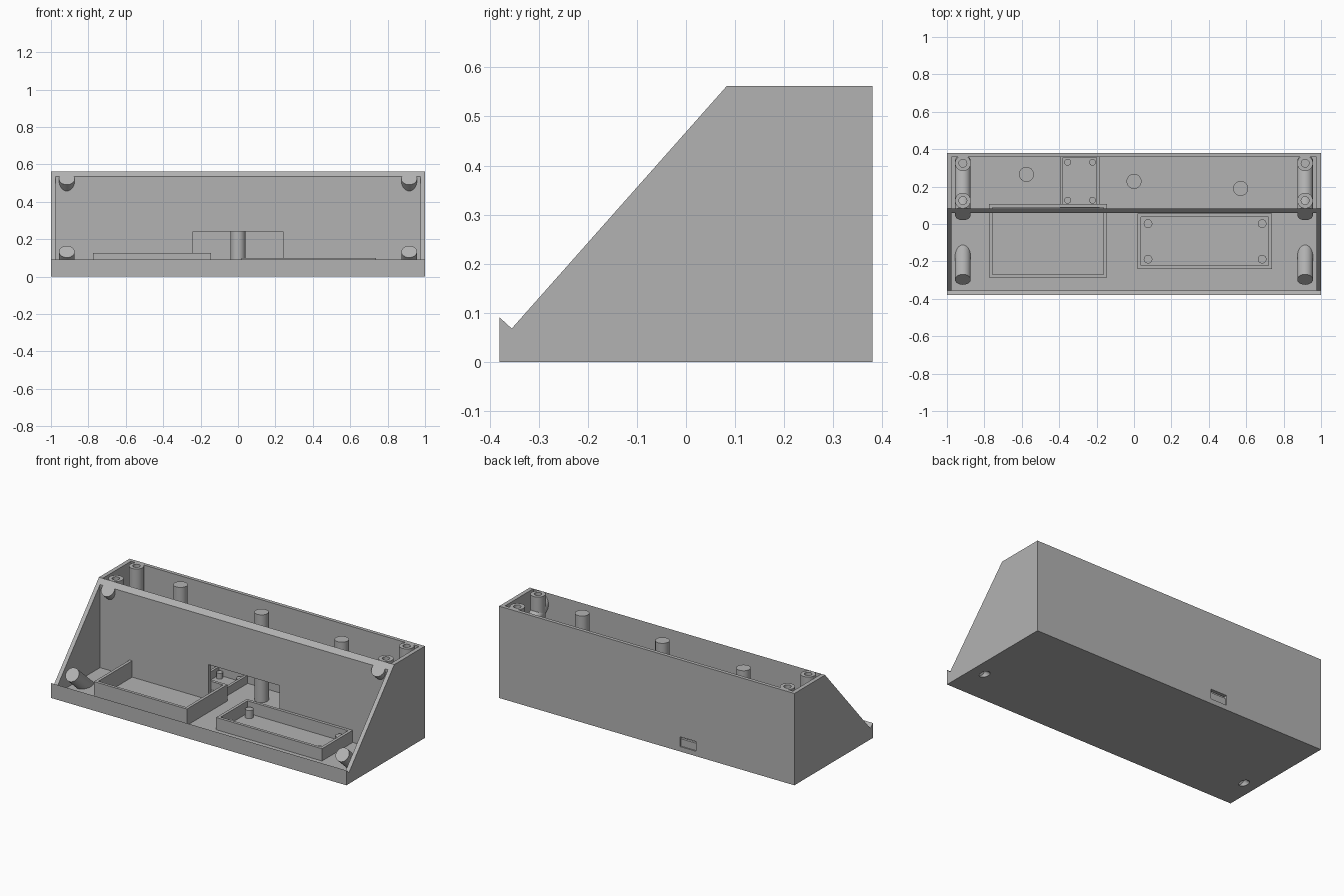
import bpy, bmesh, math
from mathutils import Vector

if "Cube" in bpy.data.objects:
    bpy.data.objects.remove(bpy.data.objects["Cube"])

grey = bpy.data.materials.new("plastic_grey")
grey.diffuse_color = (0.45, 0.45, 0.45, 1)
grey.use_nodes = True
grey.node_tree.nodes["Principled BSDF"].inputs["Base Color"].default_value = grey.diffuse_color

T = 0.025                                   # wall thickness
TOP = 0.562
NORMAL = Vector((0, -0.748, 0.663))         # direction of the sloped opening


def finish(bm, name):
    bmesh.ops.recalc_face_normals(bm, faces=bm.faces)
    me = bpy.data.meshes.new(name)
    bm.to_mesh(me)
    bm.free()
    ob = bpy.data.objects.new(name, me)
    me.materials.append(grey)
    bpy.context.collection.objects.link(ob)
    return ob


def prism(name, profile, x0, x1):
    """Extrude a (y, z) profile along x."""
    bm = bmesh.new()
    face = bm.faces.new([bm.verts.new((x0, y, z)) for y, z in profile])
    ext = bmesh.ops.extrude_face_region(bm, geom=[face])["geom"]
    bmesh.ops.translate(bm, vec=(x1 - x0, 0, 0),
                        verts=[v for v in ext if isinstance(v, bmesh.types.BMVert)])
    return finish(bm, name)


def box(name, x0, x1, y0, y1, z0, z1):
    return prism(name, [(y0, z0), (y1, z0), (y1, z1), (y0, z1)], x0, x1)


def rod(name, a, b, r):
    """Cylinder from point a to point b."""
    a, b = Vector(a), Vector(b)
    bm = bmesh.new()
    bmesh.ops.create_cone(bm, cap_ends=True, segments=32, radius1=r, radius2=r,
                          depth=(b - a).length)
    rot = (b - a).to_track_quat('Z', 'Y').to_matrix().to_4x4()
    bmesh.ops.transform(bm, matrix=rot, verts=bm.verts)
    bmesh.ops.translate(bm, vec=(a + b) / 2, verts=bm.verts)
    return finish(bm, name)


def cut(ob, cutter):
    mod = ob.modifiers.new("cut", 'BOOLEAN')
    mod.operation, mod.solver, mod.object = 'DIFFERENCE', 'EXACT', cutter
    bpy.context.view_layer.objects.active = ob
    bpy.ops.object.modifier_apply(modifier=mod.name)
    bpy.data.objects.remove(cutter)


def smooth(ob):
    bpy.ops.object.select_all(action='DESELECT')
    ob.select_set(True)
    bpy.context.view_layer.objects.active = ob
    bpy.ops.object.shade_smooth_by_angle(angle=math.radians(30))


def tray(name, x0, x1, y0, y1, top, wall=0.018):
    """Rectangular rim standing on the floor."""
    ob = box(name, x0, x1, y0, y1, T - 0.005, top)
    cut(ob, box("cutter", x0 + wall, x1 - wall, y0 + wall, y1 - wall, 0, 1))


def pins(name, xs, ys, r, top):
    for x in xs:
        for y in ys:
            smooth(rod(name, (x, y, T - 0.005), (x, y, top), r))


# Housing: sloped outer profile, two open compartments, divider between them
housing = prism("housing", [(-0.38, 0), (0.38, 0), (0.38, TOP), (0.083, TOP),
                            (-0.355, 0.068), (-0.38, 0.091)], -1, 1)
cut(housing, box("cutter", -1 + T, 1 - T, -0.355, 0.058, T, 1))
cut(housing, box("cutter", -1 + T, 1 - T, 0.083, 0.358, T, 1))
# Cable window in the divider and port in the back wall
cut(housing, box("cutter", -0.24, 0.24, 0.04, 0.1, T, 0.24))
cut(housing, box("cutter", -0.335, -0.225, 0.34, 0.4, 0.03, 0.09))

# Screw bosses, mirrored left and right
for x in (-0.915, 0.915):
    # lower boss, square to the slope and ending in the floor
    cap = Vector((x, -0.297, 0.133))
    lower = rod("lower_slope_boss", cap, cap - NORMAL * 0.3, 0.042)
    cut(lower, box("cutter", x - 0.1, x + 0.1, -0.5, 0.5, -0.5, 0.012))
    hit = Vector((x, -0.165, 0))
    for part in (housing, lower):
        cut(part, rod("cutter", hit + NORMAL * 0.05, hit - NORMAL * 0.08, 0.024))
    smooth(lower)
    # upper boss, running through the divider to the back wall
    cap = Vector((x, 0.048, 0.5225))
    smooth(rod("upper_slope_boss", cap, cap - NORMAL * 0.39, 0.042))
    # upright bosses with screw holes for the top lid
    for y in (0.125, 0.325):
        boss = rod("lid_boss", (x, y, T - 0.005), (x, y, TOP), 0.042)
        cut(boss, rod("cutter", (x, y, TOP - 0.12), (x, y, 1), 0.021))
        smooth(boss)

# Support posts in the rear compartment
for x, y in ((-0.575, 0.265), (0, 0.228), (0.57, 0.19)):
    smooth(rod("support_post", (x, y, T - 0.005), (x, y, TOP), 0.04))

# Component trays and their locating pins
tray("battery_tray", -0.775, -0.145, -0.287, 0.106, 0.125)
tray("board_tray", 0.02, 0.737, -0.24, 0.056, 0.1)
tray("port_tray", -0.395, -0.185, 0.086, 0.372, 0.075, 0.016)
pins("board_pin", (0.075, 0.685), (0.002, -0.188), 0.023, 0.075)
pins("port_pin", (-0.355, -0.222), (0.33, 0.127), 0.018, 0.06)
smooth(housing)
